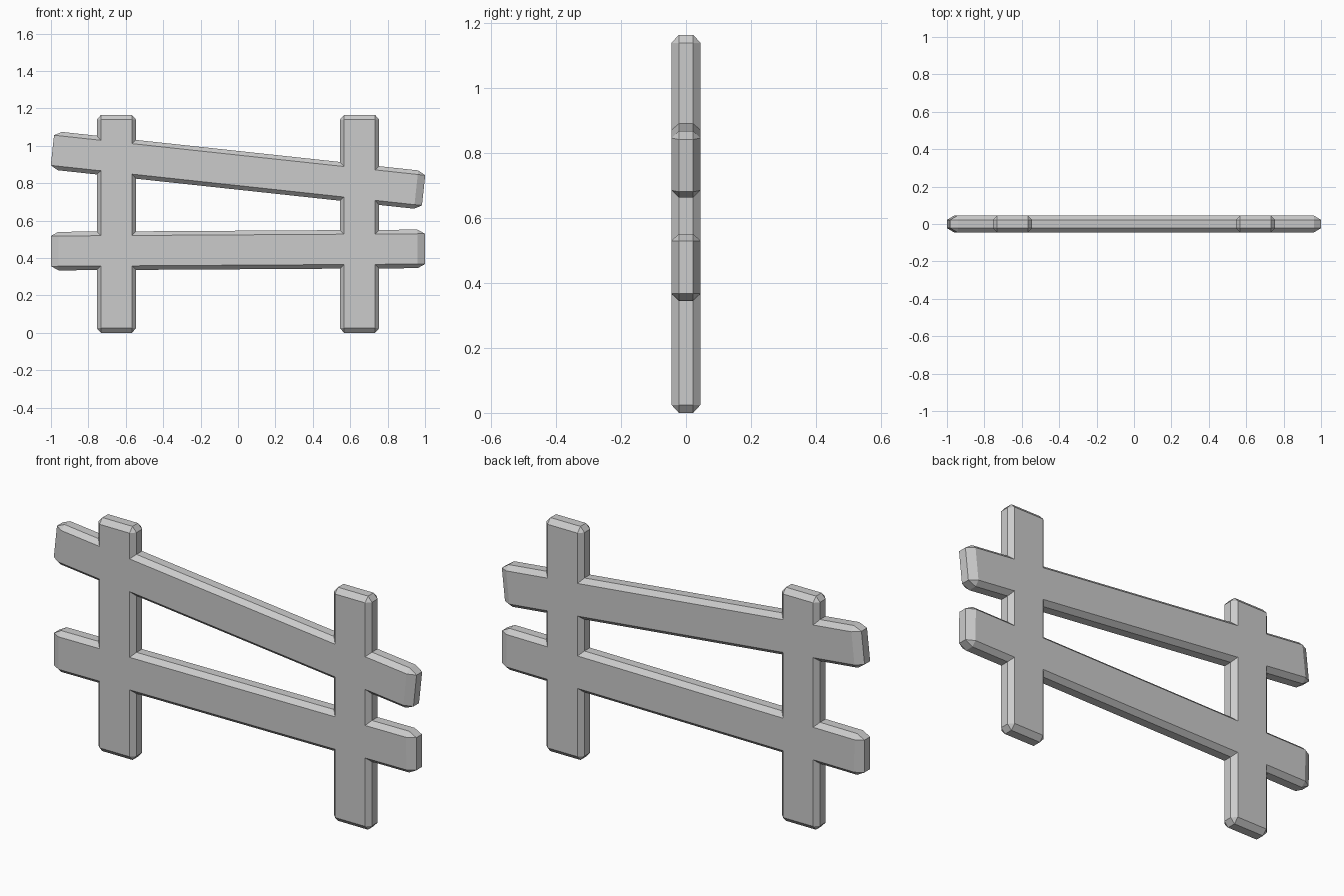
import bpy, bmesh, math
from mathutils import Vector

if "Cube" in bpy.data.objects:
    bpy.data.objects.remove(bpy.data.objects["Cube"])


def plank(name, centre, half, chamfer, angle=0.0):
    """Box with all edges chamfered, built as the hull of its face corners."""
    bm = bmesh.new()
    for axis in range(3):
        for sx in (-1, 1):
            for sy in (-1, 1):
                for sz in (-1, 1):
                    s = (sx, sy, sz)
                    bm.verts.new([s[i] * (half[i] - (0 if i == axis else chamfer[i]))
                                  for i in range(3)])
    bmesh.ops.convex_hull(bm, input=bm.verts[:])
    bmesh.ops.dissolve_limit(bm, angle_limit=math.radians(1),
                             verts=bm.verts[:], edges=bm.edges[:])
    c, s = math.cos(angle), math.sin(angle)
    for v in bm.verts:
        x, y, z = v.co
        v.co = Vector((x * c - z * s, y, x * s + z * c)) + Vector(centre)
    bmesh.ops.recalc_face_normals(bm, faces=bm.faces[:])
    mesh = bpy.data.meshes.new(name)
    bm.to_mesh(mesh)
    bm.free()
    ob = bpy.data.objects.new(name, mesh)
    bpy.context.collection.objects.link(ob)
    return ob


# Two upright posts
posts = [plank(name, (x, 0, 0.5825), (0.105, 0.045, 0.5825), (0.022, 0.023, 0.025))
         for name, x in (("left_post", -0.65), ("right_post", 0.65))]

# Two crooked rails, flush with the posts
rail_half, rail_chamfer = (0.998, 0.045, 0.103), (0.04, 0.023, 0.022)
rails = [plank("lower_rail", (0, 0, 0.443), (1.0, 0.045, 0.103), rail_chamfer,
               math.radians(0.35)),
         plank("upper_rail", (0, 0, 0.869), rail_half, rail_chamfer,
               math.radians(-6.16))]

# Merge everything into one solid fence
fence = posts[0]
fence.name = "fence"
bpy.context.view_layer.objects.active = fence
for part in posts[1:] + rails[::-1]:
    if part is posts[1]:
        continue
    mod = fence.modifiers.new("union", 'BOOLEAN')
    mod.operation, mod.solver, mod.object = 'UNION', 'EXACT', part
    bpy.ops.object.modifier_apply(modifier=mod.name)
    bpy.data.objects.remove(part)
mod = fence.modifiers.new("union", 'BOOLEAN')
mod.operation, mod.solver, mod.object = 'UNION', 'EXACT', posts[1]
bpy.ops.object.modifier_apply(modifier=mod.name)
bpy.data.objects.remove(posts[1])

# Clean up the flush front and back faces
bm = bmesh.new()
bm.from_mesh(fence.data)
bmesh.ops.remove_doubles(bm, verts=bm.verts[:], dist=0.0002)
bm.to_mesh(fence.data)
bm.free()
